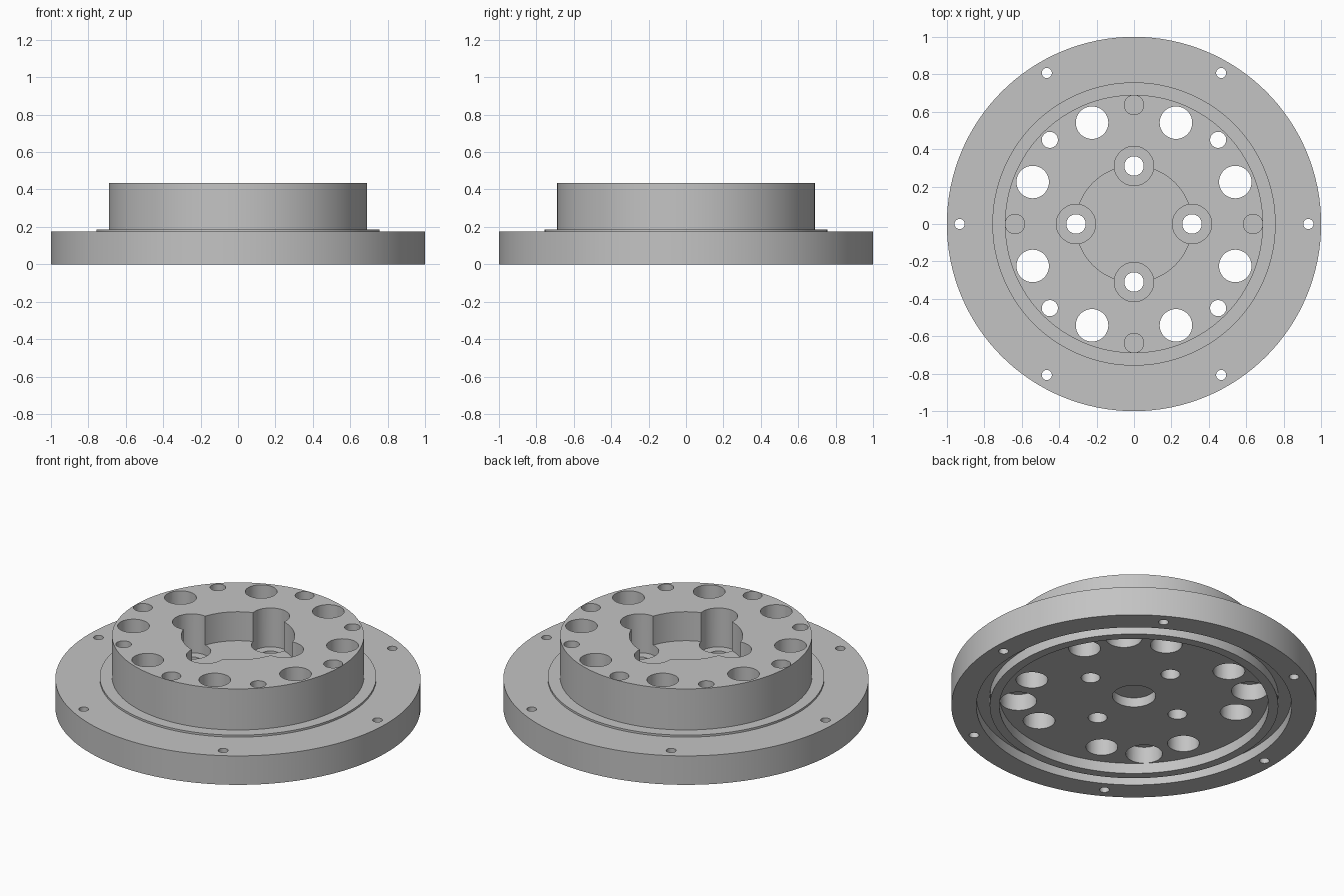
import bpy, bmesh, math
from mathutils import Matrix

cube = bpy.data.objects.get("Cube")
if cube:
    bpy.data.objects.remove(cube, do_unlink=True)

grey = bpy.data.materials.new("machined grey")
grey.use_nodes = True
colour = (0.55, 0.55, 0.55, 1)
grey.diffuse_color = colour
grey.node_tree.nodes["Principled BSDF"].inputs["Base Color"].default_value = colour


def finish(bm, name):
    mesh = bpy.data.meshes.new(name)
    bmesh.ops.recalc_face_normals(bm, faces=bm.faces)
    bm.to_mesh(mesh)
    bm.free()
    mesh.materials.append(grey)
    obj = bpy.data.objects.new(name, mesh)
    bpy.context.collection.objects.link(obj)
    return obj


def lathe(name, profile, steps=128):
    """Revolve a radius/height profile that starts and ends on the axis."""
    bm = bmesh.new()
    verts = [bm.verts.new((r, 0, z)) for r, z in profile]
    edges = [bm.edges.new(pair) for pair in zip(verts, verts[1:])]
    bmesh.ops.spin(bm, geom=verts + edges, cent=(0, 0, 0), axis=(0, 0, 1),
                   angle=math.tau, steps=steps)
    bmesh.ops.remove_doubles(bm, verts=bm.verts, dist=0.0005)
    return finish(bm, name)


def drill(body, name, count, start, ring, radius, low, high):
    """Cut a ring of round holes between two heights."""
    bm = bmesh.new()
    for i in range(count):
        a = math.radians(start) + math.tau * i / count
        place = Matrix.Translation((ring * math.cos(a), ring * math.sin(a), (low + high) / 2))
        bmesh.ops.create_cone(bm, cap_ends=True, segments=48, radius1=radius,
                              radius2=radius, depth=high - low, matrix=place)
    cutter = finish(bm, name)
    cutter.hide_render = True
    cutter.hide_set(True)
    mod = body.modifiers.new(name, 'BOOLEAN')
    mod.operation = 'DIFFERENCE'
    mod.solver = 'EXACT'
    mod.object = cutter
    return cutter


# Flange, raised step, boss, top pocket, underside recess and seal groove
TOP, RECESS, POCKET = 0.435, 0.063, 0.26
body = lathe("flanged_hub", [
    (0, 0.12), (0.118, 0.12), (0.118, RECESS), (0.737, RECESS), (0.737, 0),
    (0.79, 0), (0.79, 0.06), (0.863, 0.06), (0.863, 0), (1, 0),
    (1, 0.175), (0.757, 0.175), (0.757, 0.187), (0.69, 0.187),
    (0.69, TOP), (0.31, TOP), (0.31, POCKET), (0, POCKET)])

# Holes: name, count, start angle, ring radius, hole radius, bottom, top
cutters = [drill(body, *spec) for spec in [
    ("pocket_counterbores", 4, 0, 0.31, 0.105, 0.2, 0.6),
    ("pocket_bolt_holes", 4, 0, 0.31, 0.052, -0.1, 0.5),
    ("large_holes", 8, 22.5, 0.586, 0.087, -0.1, 0.6),
    ("small_holes", 4, 45, 0.636, 0.043, -0.1, 0.6),
    ("underside_counterbores", 4, 45, 0.636, 0.1, -0.1, RECESS + 0.1),
    ("blind_holes", 4, 0, 0.636, 0.052, 0.24, 0.6),
    ("flange_holes", 6, 0, 0.932, 0.027, -0.1, 0.3),
]]

# Bake the cuts and drop the cutters
bpy.context.view_layer.update()
graph = bpy.context.evaluated_depsgraph_get()
baked = bpy.data.meshes.new_from_object(body.evaluated_get(graph))
body.modifiers.clear()
body.data = baked
for cutter in cutters:
    bpy.data.objects.remove(cutter, do_unlink=True)

bpy.ops.object.select_all(action='DESELECT')
body.select_set(True)
bpy.context.view_layer.objects.active = body
bpy.ops.object.shade_smooth_by_angle(angle=math.radians(30))
